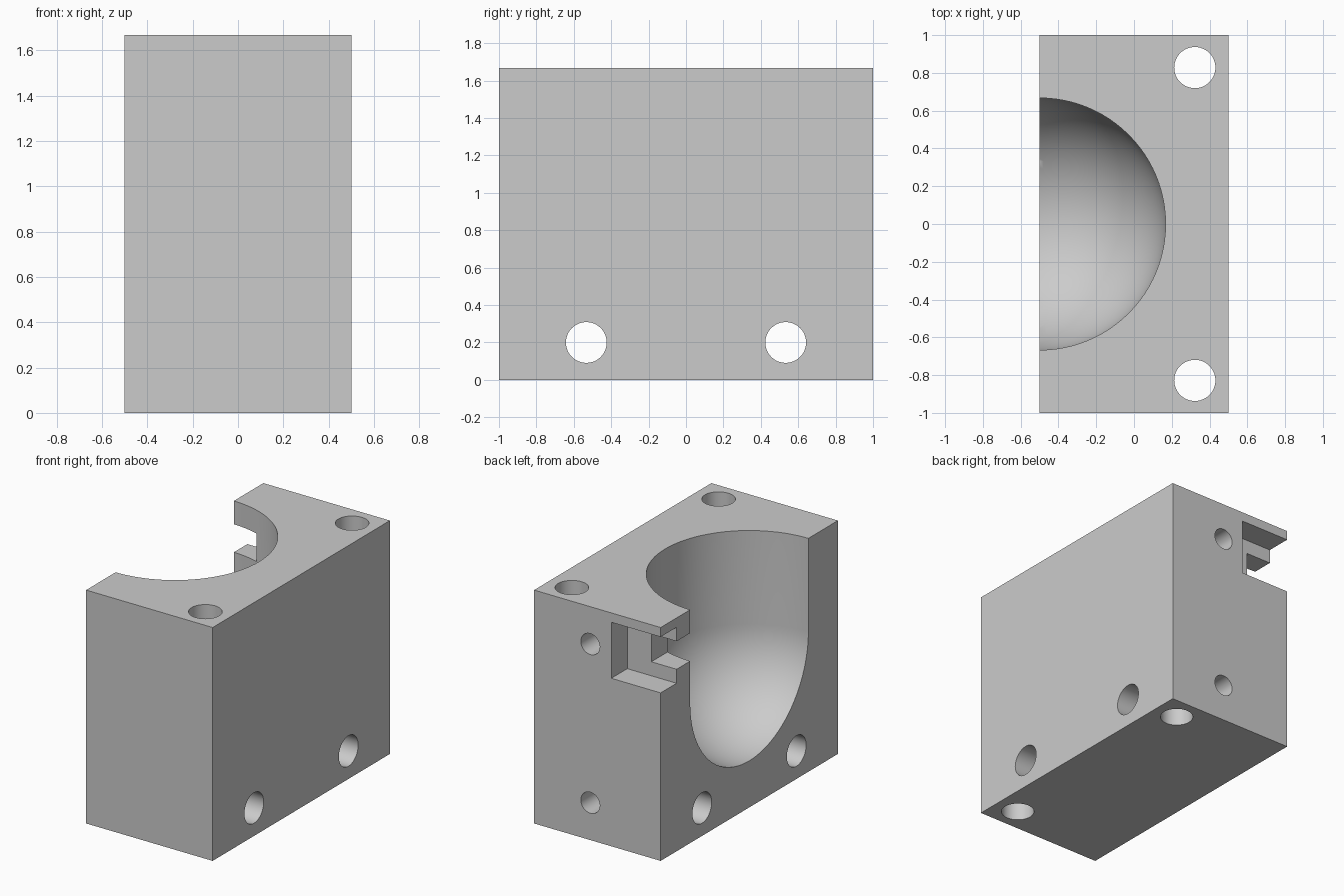
import bpy, bmesh
from math import radians, sin, cos, pi
from mathutils import Matrix, Vector

if "Cube" in bpy.data.objects:
    bpy.data.objects.remove(bpy.data.objects["Cube"], do_unlink=True)

HEIGHT = 1.667
CAVITY_R = 0.667

grey = bpy.data.materials.new("plain grey")
grey.use_nodes = True
grey.diffuse_color = (0.6, 0.6, 0.6, 1)
grey.node_tree.nodes["Principled BSDF"].inputs["Base Color"].default_value = (0.6, 0.6, 0.6, 1)


def finish(name, bm):
    bmesh.ops.recalc_face_normals(bm, faces=bm.faces)
    mesh = bpy.data.meshes.new(name)
    bm.to_mesh(mesh)
    bm.free()
    mesh.materials.append(grey)
    obj = bpy.data.objects.new(name, mesh)
    bpy.context.collection.objects.link(obj)
    return obj


def box(name, low, high):
    bm = bmesh.new()
    low, high = Vector(low), Vector(high)
    size = Matrix.Diagonal((*(high - low), 1))
    bmesh.ops.create_cube(bm, size=1, matrix=Matrix.Translation((low + high) / 2) @ size)
    return finish(name, bm)


def drill(name, centre, axis, radius, length):
    bm = bmesh.new()
    turn = Vector((0, 0, 1)).rotation_difference(Vector(axis)).to_matrix().to_4x4()
    bmesh.ops.create_cone(bm, cap_ends=True, segments=48, radius1=radius, radius2=radius,
                          depth=length, matrix=Matrix.Translation(centre) @ turn)
    return finish(name, bm)


def round_bottom_cutter(name, centre, radius, top):
    # Quarter arc plus a straight wall, turned about the vertical axis
    bm = bmesh.new()
    steps = 24
    arc = [(radius * sin(i * pi / 2 / steps), -radius * cos(i * pi / 2 / steps))
           for i in range(steps + 1)]
    arc += [(radius, top - centre[2]), (0, top - centre[2])]
    verts = [bm.verts.new((centre[0] + r, centre[1], centre[2] + z)) for r, z in arc]
    edges = [bm.edges.new(pair) for pair in zip(verts, verts[1:])]
    bmesh.ops.spin(bm, geom=verts + edges, cent=centre, axis=(0, 0, 1),
                   angle=2 * pi, steps=96, use_duplicate=False)
    bmesh.ops.remove_doubles(bm, verts=bm.verts, dist=0.0005)
    return finish(name, bm)


# Solid block
block = box("block", (-0.5, -1, 0), (0.5, 1, HEIGHT))

# Half-round cavity and stepped slot at the open side
cutters = [
    round_bottom_cutter("cavity_cutter", (-0.5, 0, 1), CAVITY_R, 2),
    box("wide_slot_cutter", (-0.6, 0.82, 1.2), (-0.11, 1.1, 1.6)),
    box("narrow_slot_cutter", (-0.6, 0.4, 1.3), (-0.3, 0.9, 1.5)),
]

# Through holes, upright and sideways
for side in (-1, 1):
    cutters.append(drill("upright_hole_cutter", (0.322, side * 0.828, 0.8), (0, 0, 1), 0.109, 3))
    cutters.append(drill("side_hole_cutter", (0, side * 0.533, 0.2), (1, 0, 0), 0.109, 2))

# Blind holes in the back
for z in (0.267, 1.4):
    cutters.append(drill("back_hole_cutter", (0.056, 0.87, z), (0, 1, 0), 0.075, 0.4))

bpy.context.view_layer.objects.active = block
for cutter in cutters:
    cutter.hide_render = True
    cut = block.modifiers.new("cut", "BOOLEAN")
    cut.operation = "DIFFERENCE"
    cut.solver = "EXACT"
    cut.object = cutter
    bpy.ops.object.modifier_apply(modifier=cut.name)
    bpy.data.objects.remove(cutter, do_unlink=True)

# Smooth curved walls with crisp edges
bpy.ops.object.select_all(action="DESELECT")
block.select_set(True)
bpy.ops.object.shade_smooth_by_angle(angle=radians(30))
